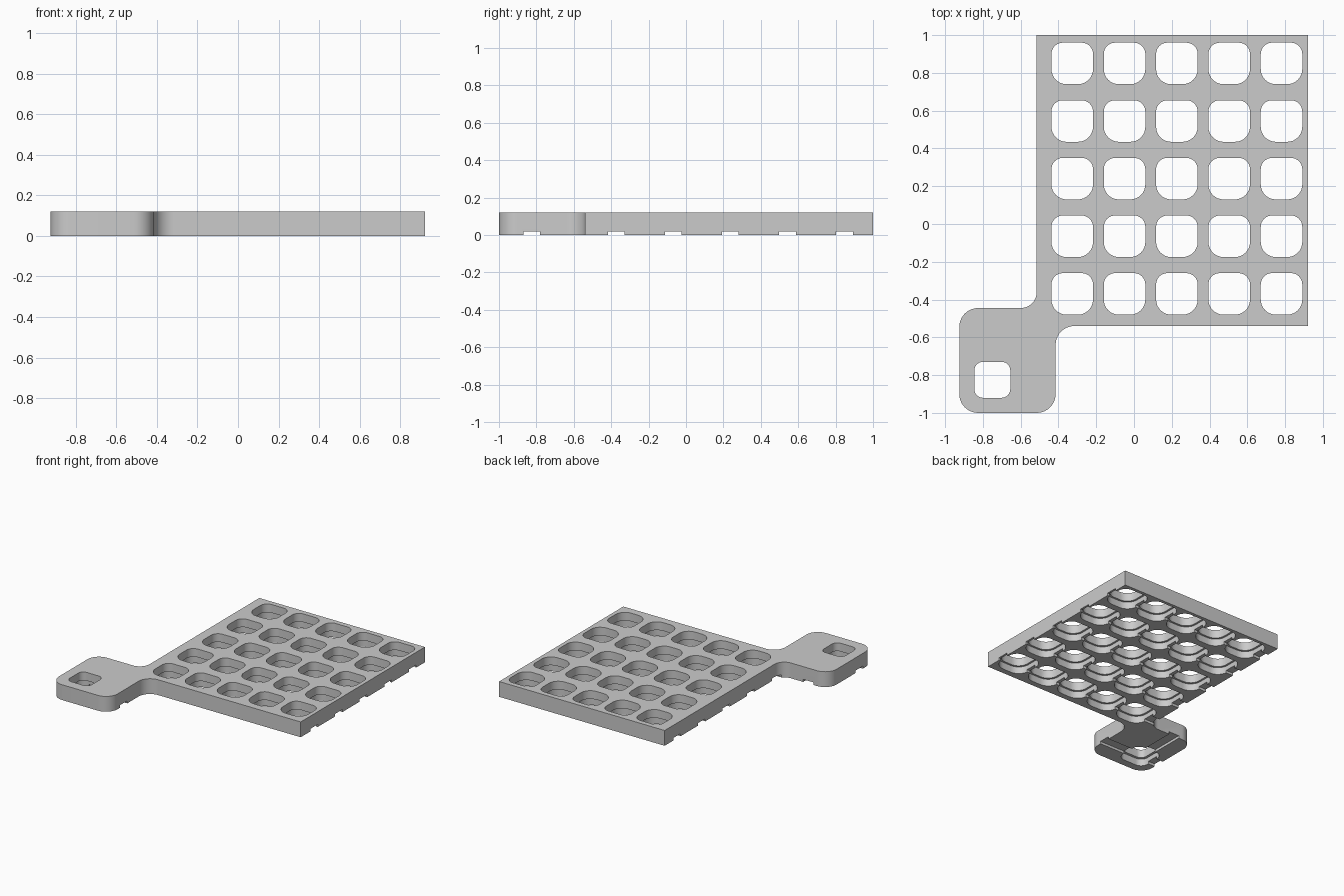
import bpy, bmesh, math
from mathutils import Vector

cube = bpy.data.objects.get("Cube")
if cube:
    bpy.data.objects.remove(cube, do_unlink=True)

THICK = 0.12
STEP = 0.055      # top of the wide pockets under the holes
GROOVE = 0.02     # depth of the wire channels


def rounded(corners, steps=8):
    """Outline from (x, y, radius) corners; works for convex and concave ones."""
    pts = []
    for i, (x, y, r) in enumerate(corners):
        p = Vector((x, y))
        if r == 0:
            pts.append(p)
            continue
        to_prev = (Vector(corners[i - 1][:2]) - p).normalized()
        to_next = (Vector(corners[(i + 1) % len(corners)][:2]) - p).normalized()
        centre = p + (to_prev + to_next) * r
        for k in range(steps + 1):
            a = math.pi / 2 * k / steps
            pts.append(centre - to_next * r * math.cos(a) - to_prev * r * math.sin(a))
    return pts


def box(cx, cy, w, d, r_front=0, r_back=0):
    x0, x1, y0, y1 = cx - w / 2, cx + w / 2, cy - d / 2, cy + d / 2
    return rounded([(x0, y0, r_front), (x1, y0, r_front),
                    (x1, y1, r_back), (x0, y1, r_back)])


def prism(name, outlines, z0, z1):
    bm = bmesh.new()
    for pts in outlines:
        low = [bm.verts.new((p.x, p.y, z0)) for p in pts]
        high = [bm.verts.new((p.x, p.y, z1)) for p in pts]
        bm.faces.new(low[::-1])
        bm.faces.new(high)
        for i in range(len(pts)):
            j = (i + 1) % len(pts)
            bm.faces.new((low[i], low[j], high[j], high[i]))
    bmesh.ops.recalc_face_normals(bm, faces=bm.faces)
    mesh = bpy.data.meshes.new(name)
    bm.to_mesh(mesh)
    bm.free()
    obj = bpy.data.objects.new(name, mesh)
    bpy.context.collection.objects.link(obj)
    return obj


# Plate with the offset corner pad
outline = [(-0.515, 1, 0), (-0.515, -0.445, 0.085), (-0.925, -0.445, 0.1),
           (-0.925, -1, 0.1), (-0.415, -1, 0.1), (-0.415, -0.54, 0.1),
           (0.922, -0.54, 0), (0.922, 1, 0)]
plate = prism("key_plate", [rounded(outline, 10)], 0, THICK)

# Key holes, the wider pockets below them, and wire channels
columns = [-0.327 + 0.277 * i for i in range(5)]
rows = [-0.37 + 0.305 * j for j in range(5)]
pad = (-0.75, -0.825)
keys = [(x, y) for x in columns for y in rows]
holes = [box(x, y, 0.22, 0.22, 0.08, 0.06) for x, y in keys]
holes.append(box(*pad, 0.19, 0.19, 0.045, 0.045))
pockets = [box(x, y, 0.25, 0.25, 0.09, 0.07) for x, y in keys]
pockets.append(box(*pad, 0.23, 0.23, 0.06, 0.06))
channels = [box(0.2, y - 0.003, 1.6, 0.09) for y in rows]
channels.append(box(-0.7, pad[1], 0.8, 0.09))
pad_channel = [box(pad[0], -0.6, 0.09, 0.4)]

cutters = [prism("hole_cutter", holes, -0.1, 0.3),
           prism("pocket_cutter", pockets, -0.1, STEP),
           prism("channel_cutter", channels, -0.1, GROOVE),
           prism("pad_channel_cutter", pad_channel, -0.1, GROOVE)]

bpy.ops.object.select_all(action='DESELECT')
plate.select_set(True)
bpy.context.view_layer.objects.active = plate
for cutter in cutters:
    cutter.hide_render = True
    mod = plate.modifiers.new(cutter.name, 'BOOLEAN')
    mod.operation = 'DIFFERENCE'
    mod.solver = 'EXACT'
    mod.object = cutter
    bpy.ops.object.modifier_apply(modifier=mod.name)
    bpy.data.objects.remove(cutter, do_unlink=True)

# Plain grey finish
grey = bpy.data.materials.new("light_grey")
grey.use_nodes = True
colour = (0.6, 0.6, 0.6, 1)
grey.diffuse_color = colour
grey.node_tree.nodes["Principled BSDF"].inputs["Base Color"].default_value = colour
plate.data.materials.clear()
plate.data.materials.append(grey)
bpy.ops.object.shade_smooth_by_angle(angle=math.radians(30))
